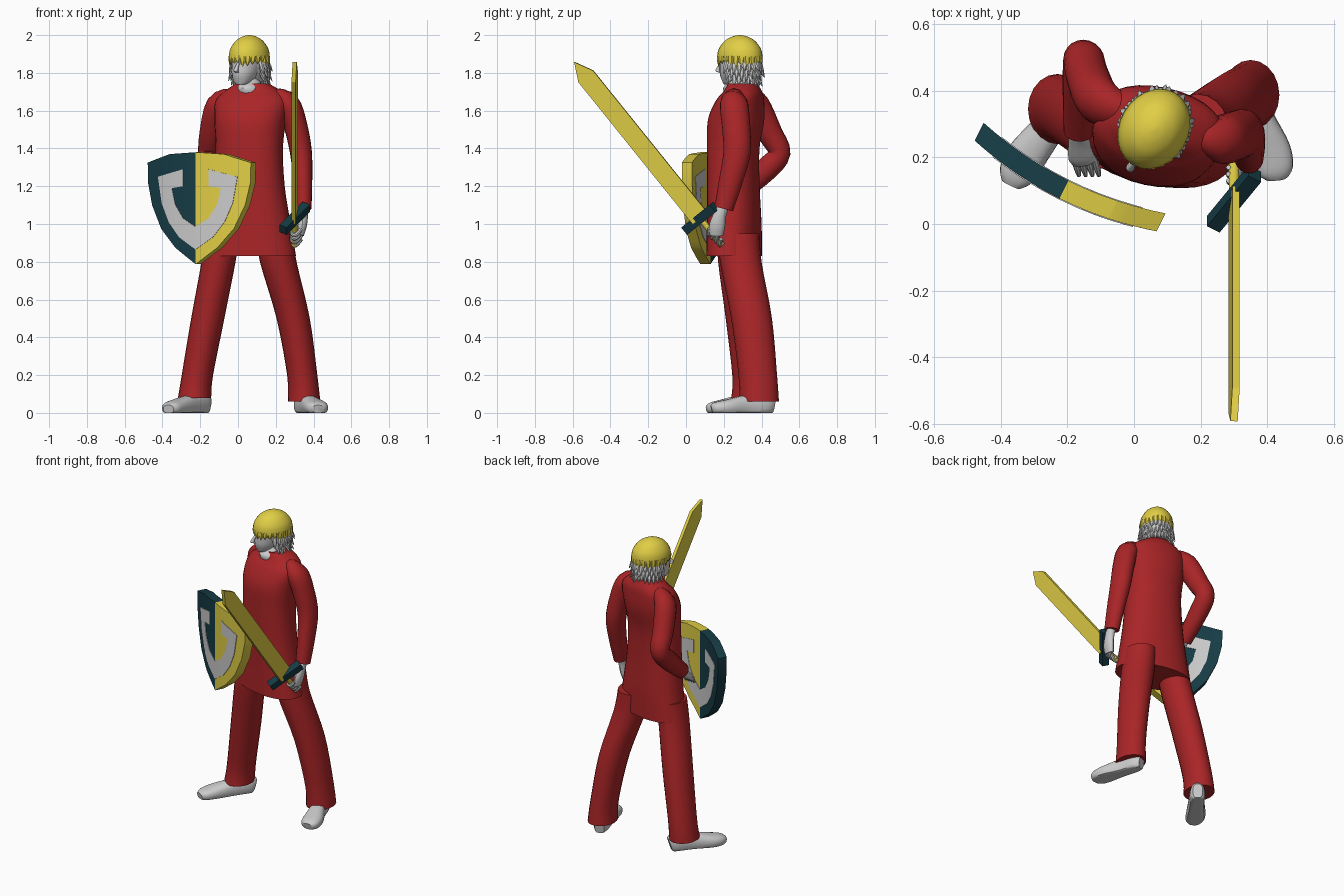
import bpy, bmesh, math, random
from mathutils import Vector

if "Cube" in bpy.data.objects:
    bpy.data.objects.remove(bpy.data.objects["Cube"])

random.seed(4)


def material(name, rgb):
    m = bpy.data.materials.new(name)
    m.diffuse_color = (*rgb, 1)
    m.use_nodes = True
    m.node_tree.nodes["Principled BSDF"].inputs["Base Color"].default_value = m.diffuse_color
    return m


RED = material("red_cloth", (0.40, 0.018, 0.02))
YELLOW = material("yellow", (0.75, 0.62, 0.06))
TEAL = material("dark_teal", (0.008, 0.045, 0.06))


def finish(name, bm, mat=None, angle=40):
    bmesh.ops.recalc_face_normals(bm, faces=bm.faces)
    me = bpy.data.meshes.new(name)
    bm.to_mesh(me)
    bm.free()
    ob = bpy.data.objects.new(name, me)
    bpy.context.collection.objects.link(ob)
    if mat:
        me.materials.append(mat)
    if angle:
        bpy.ops.object.select_all(action='DESELECT')
        ob.select_set(True)
        bpy.context.view_layer.objects.active = ob
        bpy.ops.object.shade_smooth_by_angle(angle=math.radians(angle))
    return ob


def catmull(rings, steps):
    # smooth interpolation through (x, y, z, half width, half depth) rings
    out = []
    for i in range(len(rings) - 1):
        p0, p1 = rings[max(i - 1, 0)], rings[i]
        p2, p3 = rings[i + 1], rings[min(i + 2, len(rings) - 1)]
        for k in range(steps):
            t = k / steps
            out.append([0.5 * (2 * b + (c - a) * t + (2 * a - 5 * b + 4 * c - d) * t * t
                               + (3 * b - a - 3 * c + d) * t ** 3)
                        for a, b, c, d in zip(p0, p1, p2, p3)])
    return out + [list(rings[-1])]


def loft(bm, rings, yaw=0, sides=20, steps=4, flat=False, power=1.0, floor=None):
    rs = catmull(rings, steps)
    side = Vector((math.cos(yaw), math.sin(yaw), 0))
    loops = []
    for i, r in enumerate(rs):
        a, b = rs[max(i - 1, 0)], rs[min(i + 1, len(rs) - 1)]
        n = Vector((0, 0, 1)) if flat else (Vector(b[:3]) - Vector(a[:3])).normalized()
        u = (side - n * side.dot(n)).normalized()
        v = n.cross(u)
        loop = []
        for k in range(sides):
            t = 2 * math.pi * k / sides
            c, s = math.cos(t), math.sin(t)
            c = math.copysign(abs(c) ** power, c)
            s = math.copysign(abs(s) ** power, s)
            p = Vector(r[:3]) + u * (c * r[3]) + v * (s * r[4])
            if floor is not None:
                p.z = max(p.z, floor)
            loop.append(bm.verts.new(p))
        loops.append(loop)
    for A, B in zip(loops, loops[1:]):
        for k in range(sides):
            bm.faces.new((A[k], A[(k + 1) % sides], B[(k + 1) % sides], B[k]))
    bm.faces.new(loops[0])
    bm.faces.new(loops[-1])


def part(name, rings, mat=None, **kw):
    bm = bmesh.new()
    loft(bm, rings, **kw)
    return finish(name, bm, mat)


# Tunic, turned slightly to the figure's side
part("tunic", [(.065, .255, .83, .245, .138), (.065, .255, 1.0, .215, .138),
               (.06, .25, 1.2, .188, .135), (.06, .25, 1.4, .178, .135),
               (.065, .265, 1.55, .19, .145), (.075, .285, 1.65, .195, .122),
               (.08, .30, 1.70, .155, .098), (.075, .30, 1.745, .085, .075)],
     RED, yaw=math.radians(-12), sides=32, flat=True, power=.88)

# Trouser legs
part("right_trouser_leg", [(.19, .28, .95, .095, .11), (.213, .29, .8, .097, .11),
                           (.292, .347, .5, .088, .108), (.34, .38, .2, .08, .102),
                           (.35, .387, .06, .086, .105)], RED, flat=True)
part("left_trouser_leg", [(-.08, .27, .95, .09, .105), (-.103, .275, .8, .09, .105),
                          (-.16, .315, .5, .088, .105), (-.215, .345, .2, .083, .1),
                          (-.23, .345, .08, .088, .105)], RED, flat=True)

# Shoes, flattened on the ground
part("right_shoe", [(.325, .46, .04, .03, .045), (.34, .42, .045, .045, .06),
                    (.372, .32, .04, .048, .055), (.408, .22, .03, .062, .042),
                    (.422, .16, .025, .055, .033), (.425, .135, .02, .03, .022)],
     yaw=.25, floor=0, power=.8)
part("left_shoe", [(-.165, .41, .04, .03, .045), (-.185, .385, .045, .045, .06),
                   (-.255, .29, .04, .05, .055), (-.325, .2, .03, .06, .042),
                   (-.355, .145, .025, .052, .033), (-.368, .118, .02, .03, .022)],
     yaw=-.6, floor=0, power=.8)

# Sleeves
part("right_sleeve", [(.2, .27, 1.66, .05, .06), (.265, .255, 1.635, .062, .075),
                      (.305, .265, 1.52, .062, .075), (.333, .27, 1.38, .058, .072),
                      (.343, .235, 1.22, .05, .062), (.345, .2, 1.08, .044, .05)], RED)
part("left_sleeve", [(-.03, .335, 1.66, .05, .06), (-.105, .37, 1.625, .065, .075),
                     (-.14, .445, 1.48, .064, .066), (-.152, .495, 1.375, .06, .058),
                     (-.158, .42, 1.285, .056, .062), (-.165, .28, 1.16, .047, .05)], RED)

# Hands with four fingers each
bm = bmesh.new()
loft(bm, [(.345, .2, 1.1, .026, .03), (.345, .18, 1.05, .026, .034),
          (.34, .165, .99, .024, .042), (.33, .16, .94, .018, .036)], sides=12)
for i in range(4):
    y, z = .125 + .02 * i, .975 - .018 * i
    loft(bm, [(.335, y, z, .011, .011), (.31, y - .005, z - .03, .011, .011),
              (.288, y, z - .03, .010, .010), (.283, y + .005, z - .005, .007, .007)],
         yaw=1.57, sides=8)
finish("right_hand", bm)
bm = bmesh.new()
loft(bm, [(-.165, .29, 1.17, .03, .028), (-.165, .25, 1.13, .032, .026),
          (-.155, .2, 1.09, .042, .022), (-.15, .185, 1.075, .035, .016)], sides=12)
for i in range(4):
    x = -.18 + .02 * i
    loft(bm, [(x, .2, 1.085, .01, .01), (x + .01, .165, 1.055, .01, .01),
              (x + .015, .145, 1.03, .006, .006)], sides=8)
finish("left_hand", bm)

# Neck, head and nose
HEAD = math.radians(-30)
part("neck", [(.075, .29, 1.66, .07, .075), (.062, .268, 1.72, .062, .075),
              (.068, .295, 1.76, .05, .055), (.065, .295, 1.82, .05, .055)],
     yaw=HEAD, flat=True)
part("head", [(.015, .222, 1.738, .022, .02), (.02, .235, 1.75, .042, .04),
              (.035, .255, 1.785, .062, .078), (.045, .268, 1.82, .072, .096),
              (.055, .282, 1.87, .08, .108), (.06, .285, 1.93, .07, .09)],
     yaw=HEAD, flat=True)
part("nose", [(.003, .187, 1.855, .007, .008), (-.008, .172, 1.825, .010, .012),
              (-.011, .169, 1.81, .013, .013), (-.003, .182, 1.802, .010, .008)],
     yaw=HEAD, flat=True, sides=10)

# Hair cap
bm = bmesh.new()
loft(bm, [(.06, .285, 1.868, .099, .121), (.06, .285, 1.89, .102, .125),
          (.06, .285, 1.93, .094, .115), (.06, .285, 1.97, .068, .083),
          (.06, .285, 1.992, .035, .043), (.06, .285, 2.0, .006, .007)],
     yaw=HEAD, flat=True, sides=28)


def lock(bm, deg, r0, r1, z0, z1, w):
    # one pointed strand hanging off the head ellipse
    t = math.radians(deg)

    def at(r, z, a, b):
        x, y = .1 * r * math.cos(t), .122 * r * math.sin(t)
        return (.06 + x * math.cos(HEAD) - y * math.sin(HEAD),
                .285 + x * math.sin(HEAD) + y * math.cos(HEAD), z, a, b)
    mid = (z0 + z1) / 2
    loft(bm, [at(r0, z0, w, .01), at((r0 + r1) / 2, mid, w * .8, .009),
              at(r1, z1, .001, .001)],
         yaw=t + HEAD + math.pi / 2, sides=6, steps=2)


for d in range(0, 360, 15):
    front = 190 < d < 350
    lock(bm, d, .95, .98, 1.89, (1.842 if front else 1.825) + random.uniform(-.012, .012), .02)
finish("hair_cap", bm, YELLOW)

# Grey lower hair with spiky ends
bm = bmesh.new()
loft(bm, [(.08, .32, 1.755, .055, .06), (.078, .312, 1.80, .08, .085),
          (.068, .298, 1.87, .092, .108)], yaw=HEAD, flat=True)
for row, (z0, z1, r1) in enumerate([(1.86, 1.80, 1.1), (1.83, 1.765, 1.1), (1.80, 1.735, 1.04)]):
    for d in range(-15 + 6 * row, 200, 13):
        lock(bm, d, .9 - .07 * row, r1 + random.uniform(-.06, .06), z0,
             z1 + random.uniform(-.012, .012), .017)
finish("lower_hair", bm)

# Sword: frame along the blade, across it, and through it
D = Vector((0, -.627, .779))
W = Vector((.12, .773, .622)).normalized()
T = D.cross(W)
C = Vector((.3, .075, 1.03))


def prism(name, outline, thick, mat, across=W):
    nrm = D.cross(across).normalized()
    bm = bmesh.new()
    f = bm.faces.new([bm.verts.new(C + across * a + D * l - nrm * thick / 2) for a, l in outline])
    ex = bmesh.ops.extrude_face_region(bm, geom=[f])
    vs = [g for g in ex["geom"] if isinstance(g, bmesh.types.BMVert)]
    bmesh.ops.translate(bm, verts=vs, vec=nrm * thick)
    finish(name, bm, mat, None)


prism("sword_blade", [(-.05, 0), (.05, 0), (.05, .965), (0, 1.063), (-.05, .965)], .022, YELLOW)
G = Vector((.115, .14, .113)).normalized()
prism("sword_guard", [(-.115, -.025), (.115, -.025), (.115, .025), (-.115, .025)], .045, TEAL, G)
E = C - D * .185
part("sword_grip", [(*C, .015, .015), (*E, .017, .017)], YELLOW, sides=12, steps=1)

# Shield: flat outlines extruded, then bowed around the shield's upright axis
U = Vector((.895, -.446, 0))
N = Vector((-.446, -.895, 0))
S = Vector((-.205, .114, 0))


def shield_part(name, outline, mat, proud=0):
    bm = bmesh.new()
    f = bm.faces.new([bm.verts.new((s, 0, z)) for s, z in outline])
    for i in range(-5, 6):
        bmesh.ops.bisect_plane(bm, geom=bm.verts[:] + bm.edges[:] + bm.faces[:],
                               plane_co=(i * .052, 0, 0), plane_no=(1, 0, 0))
    ex = bmesh.ops.extrude_face_region(bm, geom=bm.faces[:])
    back = {g for g in ex["geom"] if isinstance(g, bmesh.types.BMVert)}
    for v in bm.verts:
        s, z = v.co.x, v.co.z
        depth = -.06 - proud if v in back else proud
        p = S + U * s + N * (.042 * (1 - (s / .305) ** 2) + depth)
        v.co = (p.x, p.y, z)
    finish(name, bm, mat, 25)


half = [(0, 1.38), (.16, 1.37), (.305, 1.325), (.303, 1.22), (.275, 1.1),
        (.215, .975), (.125, .875), (0, .787)]
shield_part("shield_yellow_half", half, YELLOW)
shield_part("shield_dark_half", [(-s, z) for s, z in half], TEAL)
hook = [(0, .865), (.1, .93), (.165, 1.01), (.21, 1.11), (.235, 1.25), (.075, 1.29),
        (.075, 1.2), (.145, 1.19), (.125, 1.105), (.075, 1.03), (0, .985)]
shield_part("shield_emblem_right", hook, None, .003)
shield_part("shield_emblem_left", [(-s, z) for s, z in hook], None, .003)
